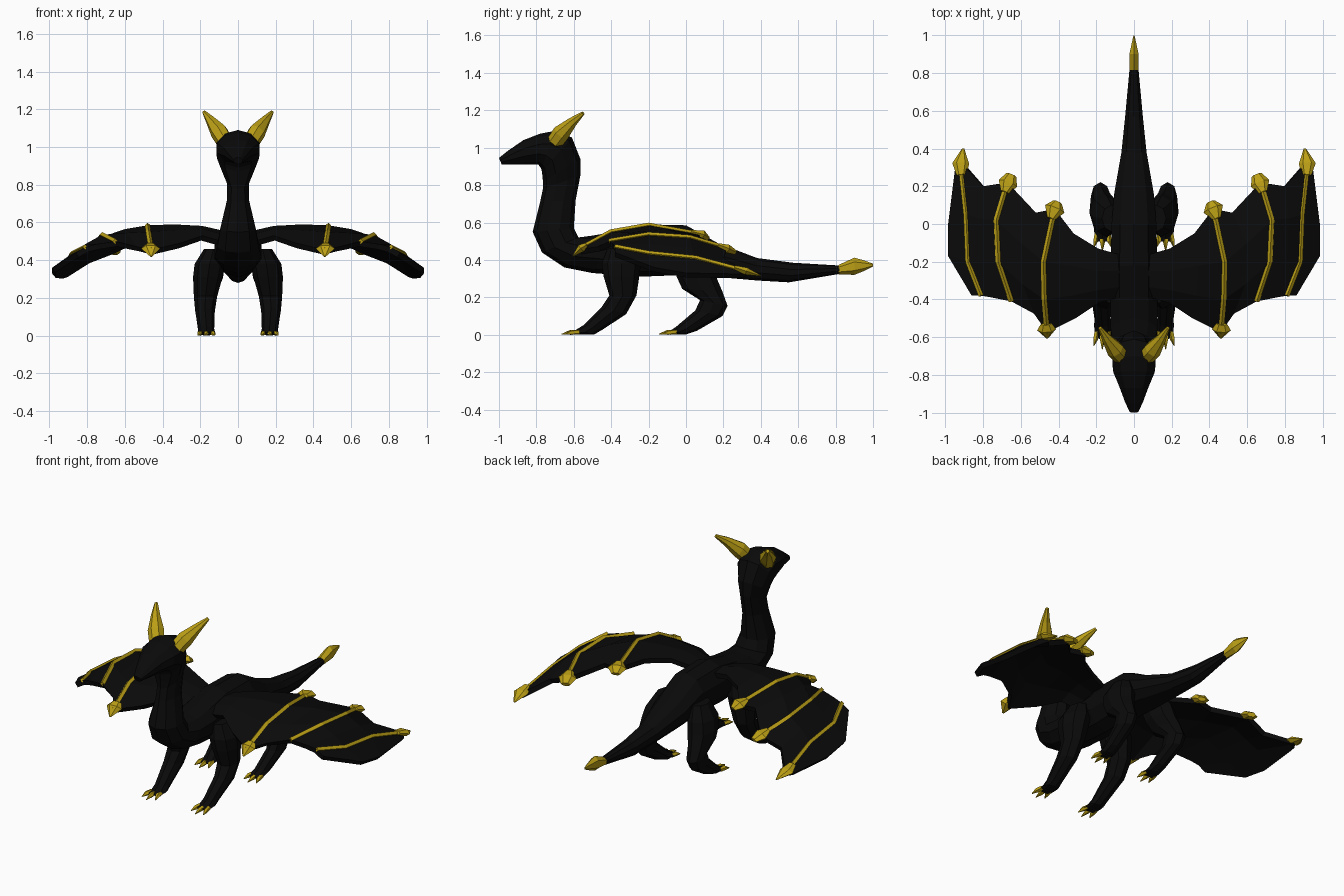
import bpy, bmesh, math
from mathutils import Vector


def material(name, rgb):
    m = bpy.data.materials.new(name)
    m.diffuse_color = (*rgb, 1)
    return m


BLACK = material("black_scales", (0.003, 0.003, 0.003))
GOLD = material("gold", (0.5, 0.35, 0.008))


def make(name, bm, mat, mirror=False):
    bmesh.ops.recalc_face_normals(bm, faces=bm.faces)
    me = bpy.data.meshes.new(name)
    bm.to_mesh(me)
    bm.free()
    me.materials.append(mat)
    ob = bpy.data.objects.new(name, me)
    bpy.context.collection.objects.link(ob)
    if mirror:
        ob.modifiers.new("mirror", 'MIRROR').use_mirror_merge = False
    return ob


def skin(bm, rings):
    """Bridge rings of points and cap both ends."""
    vs = [[bm.verts.new(p) for p in r] for r in rings]
    n = len(vs[0])
    for a, b in zip(vs, vs[1:]):
        for i in range(n):
            j = (i + 1) % n
            bm.faces.new((a[i], a[j], b[j], b[i]))
    bm.faces.new(vs[0])
    bm.faces.new(vs[-1])


def loft(name, rings, mat, n=10, mirror=False):
    """Ovals spanning two side-profile points: (ya, za, yb, zb, half width, x)."""
    bm = bmesh.new()
    out = []
    for ya, za, yb, zb, w, x in rings:
        a, b = Vector((x, ya, za)), Vector((x, yb, zb))
        mid, half = (a + b) / 2, (b - a) / 2
        ring = []
        for i in range(n):
            t = 2 * math.pi * i / n
            ring.append(mid + half * math.cos(t) + Vector((w * math.sin(t), 0, 0)))
        out.append(ring)
    skin(bm, out)
    return make(name, bm, mat, mirror)


def tube(bm, pts, radii, n=6, flat=1.0):
    """Tapered tube along points; flat squashes it vertically."""
    pts = [Vector(p) for p in pts]
    out = []
    for i, p in enumerate(pts):
        d = (pts[min(i + 1, len(pts) - 1)] - pts[max(i - 1, 0)]).normalized()
        side = d.cross(Vector((0, 0, 1))).normalized()
        up = side.cross(d)
        ring = []
        for k in range(n):
            t = 2 * math.pi * k / n
            ring.append(p + (side * math.cos(t) + up * math.sin(t) * flat) * radii[i])
        out.append(ring)
    skin(bm, out)


# Head, neck, trunk and tail as one skin
body = [
    (-.985, .91, -1.0, .945, .025), (-.93, .91, -.95, .985, .05),
    (-.86, .91, -.87, 1.04, .08), (-.79, .91, -.78, 1.075, .115),
    (-.775, .89, -.70, 1.09, .12), (-.77, .87, -.61, 1.055, .115),
    (-.765, .82, -.565, .94, .085), (-.765, .78, -.565, .85, .06),
    (-.78, .71, -.59, .72, .062), (-.82, .55, -.60, .57, .1),
    (-.77, .44, -.575, .52, .115), (-.65, .36, -.5, .53, .13),
    (-.5, .33, -.38, .55, .13), (-.25, .31, -.22, .59, .13),
    (0, .32, 0, .585, .125), (.15, .31, .17, .49, .11),
    (.38, .29, .38, .41, .07), (.55, .28, .57, .385, .05),
    (.82, .325, .82, .37, .025)]
loft("body", [r + (0,) for r in body], BLACK)

# Tail spike
loft("tail_spike", [(.815, .323, .815, .373, .027, 0), (.9, .32, .9, .412, .028, 0),
                    (.95, .34, .95, .398, .016, 0), (1.0, .365, 1.0, .38, .003, 0)], GOLD, 6)

# Legs
loft("front_leg", [
    (-.42, .46, -.27, .46, .05, .13), (-.45, .38, -.24, .38, .08, .15),
    (-.44, .31, -.25, .31, .078, .16), (-.41, .21, -.265, .21, .062, .172),
    (-.45, .15, -.32, .11, .052, .175), (-.55, .05, -.45, .025, .042, .168),
    (-.59, .025, -.49, .002, .045, .166), (-.61, .018, -.59, .001, .042, .166)],
    BLACK, 8, True)
loft("hind_leg", [
    (-.04, .45, .1, .45, .05, .12), (-.07, .37, .15, .37, .075, .145),
    (-.05, .31, .165, .30, .078, .158), (-.02, .245, .195, .23, .062, .172),
    (.075, .185, .222, .155, .05, .178), (.05, .13, .195, .1, .046, .178),
    (-.05, .045, .06, .022, .042, .17), (-.075, .028, 0, .002, .045, .166),
    (-.095, .018, -.07, .001, .042, .166)], BLACK, 8, True)

# Toe claws
bm = bmesh.new()
for y in (-.585, -.065):
    for dx, reach in ((-.03, .055), (.0, .08), (.03, .06)):
        x = .168 + dx
        tube(bm, [(x, y + .015, .014), (x + dx * .2, y - reach * .4, .013),
                  (x + dx * .5, y - reach, .003)], [.013, .014, .002], 5)
make("toe_claws", bm, GOLD, True)

# Horns
bm = bmesh.new()
tube(bm, [(.07, -.70, 1.03), (.1, -.665, 1.08), (.145, -.605, 1.14), (.18, -.55, 1.185)],
     [.045, .048, .027, .01], 7)
make("horns", bm, GOLD, True)

# Wing chords from root to tip, each running front to back
rib1 = [(.46, -.575, .455), (.475, -.4, .55), (.48, -.2, .585), (.42, .08, .535)]
rib2 = [(.65, -.41, .50), (.72, -.2, .535), (.73, .02, .52), (.67, .22, .46)]
rib3 = [(.81, -.38, .47), (.88, -.2, .435), (.89, .05, .41), (.92, .33, .335)]
chords = [
    [(.05, -.38, .49), (.05, -.33, .53), (.05, -.25, .55), (.05, -.17, .54)],
    [(.19, -.42, .53), (.19, -.35, .565), (.19, -.25, .582), (.19, -.13, .575)],
    [(.31, -.5, .49), (.33, -.38, .56), (.34, -.22, .59), (.32, -.05, .57)],
    rib1,
    [(.53, -.475, .47), (.59, -.32, .545), (.6, -.1, .565), (.52, .06, .53)],
    rib2,
    [(.75, -.39, .485), (.81, -.2, .485), (.82, .03, .465), (.80, .2, .41)],
    rib3,
    [(.86, -.38, .44), (.985, -.17, .36), (.985, 0, .33), (.95, .28, .325)]]
bm = bmesh.new()
grid = [[bm.verts.new(p) for p in c] for c in chords]
for a, b in zip(grid, grid[1:]):
    for i in range(3):
        bm.faces.new((a[i], b[i], b[i + 1], a[i + 1]))
wing = make("wing_membrane", bm, BLACK, True)
if wing.data.polygons[0].normal.z < 0:
    wing.data.flip_normals()
solid = wing.modifiers.new("thickness", 'SOLIDIFY')
solid.thickness = .03
solid.offset = -1

# Gold ribs along the wing top
bm = bmesh.new()
for rib in (rib1, rib2, rib3):
    tube(bm, rib, [.014] * 4, 4)
make("wing_ribs", bm, GOLD, True)

# Wing claws at the rib ends
bm = bmesh.new()
tube(bm, [(.465, -.53, .48), (.463, -.56, .462), (.46, -.605, .42)], [.03, .05, .006], 6, .5)
tube(bm, [(.44, .03, .55), (.42, .08, .535), (.405, .115, .515)], [.022, .055, .025], 6, .5)
tube(bm, [(.685, .17, .48), (.668, .215, .46), (.65, .26, .44)], [.022, .052, .028], 6, .5)
tube(bm, [(.915, .26, .36), (.918, .32, .34), (.905, .40, .315)], [.025, .045, .006], 6, .5)
make("wing_claws", bm, GOLD, True)
